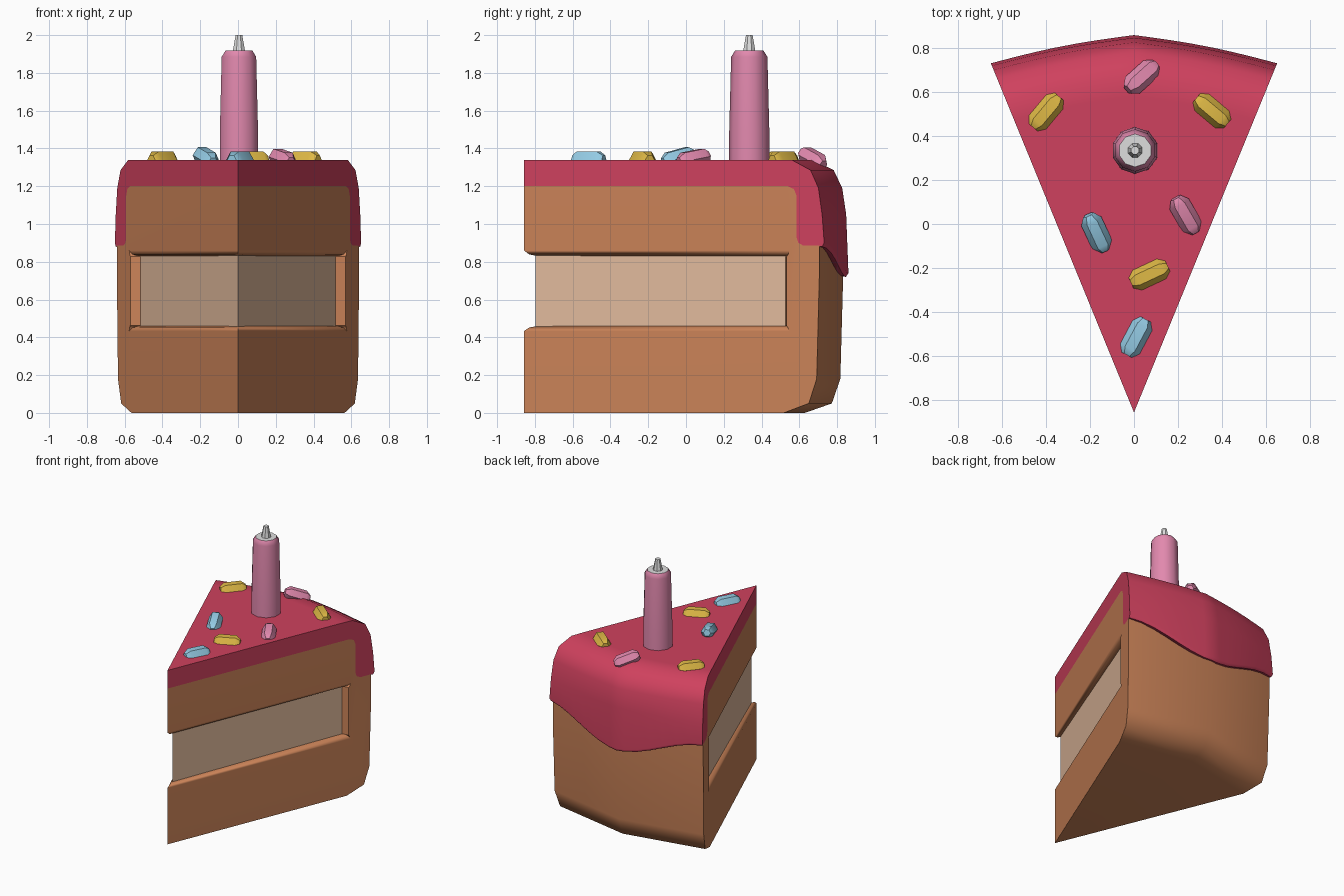
import bpy, bmesh, math
from mathutils import Vector, Matrix

if "Cube" in bpy.data.objects:
    bpy.data.objects.remove(bpy.data.objects["Cube"])

TIP = Vector((0, -0.858, 0))
A = math.atan(0.41)                                   # half angle of the wedge
SIDE = Vector((math.sin(A), math.cos(A), 0))          # along the cut side
INWARD = Vector((-math.cos(A), math.sin(A), 0))       # into the cake from the side


def material(name, rgb):
    m = bpy.data.materials.new(name)
    lin = [((c / 255 + 0.055) / 1.055) ** 2.4 for c in rgb]
    m.diffuse_color = (*lin, 1)
    m.use_nodes = True
    m.node_tree.nodes["Principled BSDF"].inputs["Base Color"].default_value = m.diffuse_color
    return m


SPONGE = material("sponge brown", (203, 131, 88))
ICING = material("raspberry icing", (207, 65, 94))
CREAM = material("cream filling", (226, 187, 157))
PINK = material("candle pink", (226, 137, 174))
WHITE = material("wick white", (222, 222, 222))
YELLOW = material("sprinkle yellow", (224, 186, 70))
BLUE = material("sprinkle blue", (148, 203, 228))


def finish(bm, name, mats, smooth=None):
    bmesh.ops.remove_doubles(bm, verts=bm.verts, dist=1e-5)
    bmesh.ops.recalc_face_normals(bm, faces=bm.faces)
    me = bpy.data.meshes.new(name)
    bm.to_mesh(me)
    bm.free()
    ob = bpy.data.objects.new(name, me)
    bpy.context.collection.objects.link(ob)
    for m in mats:
        me.materials.append(m)
    if smooth:
        shade(ob, smooth)
    return ob


def activate(ob):
    bpy.ops.object.select_all(action='DESELECT')
    ob.select_set(True)
    bpy.context.view_layer.objects.active = ob


def shade(ob, angle):
    activate(ob)
    bpy.ops.object.shade_smooth_by_angle(angle=math.radians(angle))
    mod = ob.modifiers.new("weighted", 'WEIGHTED_NORMAL')
    mod.keep_sharp = True


def loft(rings):
    """Closed skin through equal-sized rings, with end caps."""
    bm = bmesh.new()
    vs = [[bm.verts.new(p) for p in ring] for ring in rings]
    n = len(vs[0])
    for a, b in zip(vs, vs[1:]):
        for i in range(n):
            j = (i + 1) % n
            bm.faces.new((a[i], a[j], b[j], b[i]))
    bm.faces.new(vs[0])
    bm.faces.new(vs[-1])
    return bm


def wedge_ring(t, profile, bulge=0.0):
    """Profile of (radius, z) points at t = -1..1 across the wedge."""
    corner = Vector((math.copysign(SIDE.x, t), SIDE.y, 0))
    d = Vector((0, 1, 0)).lerp(corner, abs(t))
    d *= 1 + bulge * math.sin(math.pi * abs(t))
    return [TIP + d * r + Vector((0, 0, z)) for r, z in profile]


# Sponge: two-sided back, stepped in at the top to sit under the icing
sponge = [(0, 0), (1.487, 0), (1.63, 0.05), (1.675, 0.18), (1.69, 0.72), (1.69, 0.885),
          (1.60, 0.885), (1.57, 0.90), (1.56, 0.93), (1.56, 1.15), (1.545, 1.185),
          (1.51, 1.20), (0, 1.20)]
body = finish(loft([wedge_ring(t, sponge) for t in (-1, 0, 1)]), "sponge", [SPONGE])

# Groove around the cut sides, with softened lips
levels = [(0.425, -0.1), (0.452, 0.25), (0.459, 0.6), (0.462, 1),
          (0.829, 1), (0.832, 0.6), (0.839, 0.25), (0.868, -0.1)]


def groove_ring(z, k):
    up = Vector((0, 0, z))
    outer = TIP + SIDE * 1.52 - INWARD * 0.03 + up
    inner = TIP + SIDE * (1.52 - 0.05 * k) + INWARD * 0.06 * k + up
    flip = Matrix.Scale(-1, 3, Vector((1, 0, 0)))
    return [TIP + Vector((0, -0.1, z)), outer, inner,
            TIP + Vector((0, 0.11 * k, z)), flip @ inner, flip @ outer]


cutter = finish(loft([groove_ring(z, k) for z, k in levels]), "groove_cutter", [SPONGE])
cutter.hide_render = True
cut = body.modifiers.new("groove", 'BOOLEAN')
cut.operation, cut.solver, cut.object = 'DIFFERENCE', 'EXACT', cutter
activate(body)
bpy.ops.object.modifier_apply(modifier=cut.name)
bpy.data.objects.remove(cutter)
shade(body, 52)

# Cream filling set back inside the groove
finish(loft([[(0, -0.797, z), (0.526, 0.55, z), (-0.526, 0.55, z)] for z in (0.45, 0.842)]),
       "cream_filling", [CREAM])


# Icing: top layer with a wavy drip down the back
def icing_profile(t):
    zb = 0.80 - 0.08 * math.cos(math.pi * t)
    return [(0, 1.20), (1.51, 1.20), (1.545, 1.185), (1.56, 1.15), (1.56, 0.93), (1.57, 0.90),
            (1.60, 0.885), (1.67, zb + 0.005), (1.705, zb), (1.718, zb + 0.02),
            (1.706, 1.05), (1.685, 1.19), (1.64, 1.285), (1.535, 1.338), (1.44, 1.34), (0, 1.34)]


steps = (-1, -0.85, -0.7, -0.55, -0.4, -0.25, -0.1, 0, 0.1, 0.25, 0.4, 0.55, 0.7, 0.85, 1)
finish(loft([wedge_ring(t, icing_profile(t), 0.008) for t in steps]), "icing", [ICING], 50)


# Candle and wick as turned shapes
def turned(name, x, y, profile, sides, mats):
    rings = [[(x + r * math.cos(math.tau * (i + 0.5) / sides),
               y + r * math.sin(math.tau * (i + 0.5) / sides), z) for i in range(sides)]
             for r, z in profile]
    return finish(loft(rings), name, mats, 40)


candle = turned("candle", 0.005, 0.335,
                [(0.107, 1.30), (0.106, 1.5), (0.096, 1.885), (0.075, 1.918)], 10, [PINK, WHITE])
for f in candle.data.polygons:                        # pale top disc
    if f.normal.z > 0.95:
        f.material_index = 1
turned("wick", 0.005, 0.335, [(0.036, 1.91), (0.019, 2.0)], 8, [WHITE])

# Sprinkles: x, y, z, turn, tilt, colour
sprinkles = [(-0.40, 0.51, 1.34, 50, 0, YELLOW), (0.035, 0.67, 1.345, 42, 20, PINK),
             (0.355, 0.515, 1.34, -40, 0, YELLOW), (0.235, 0.04, 1.345, -60, 10, PINK),
             (-0.17, -0.04, 1.35, -65, 14, BLUE), (0.07, -0.23, 1.34, 25, 0, YELLOW),
             (0.01, -0.515, 1.34, 62, 0, BLUE)]
for n, (x, y, z, turn, tilt, mat) in enumerate(sprinkles):
    rings = [[(u, r * math.cos(math.tau * i / 6), r * math.sin(math.tau * i / 6))
              for i in range(6)]
             for u, r in ((-0.092, 0.026), (-0.06, 0.05), (0.06, 0.05), (0.092, 0.026))]
    ob = finish(loft(rings), f"sprinkle_{n + 1}", [mat], 45)
    ob.location = (x, y, z)
    ob.rotation_euler = (0, math.radians(tilt), math.radians(turn))
